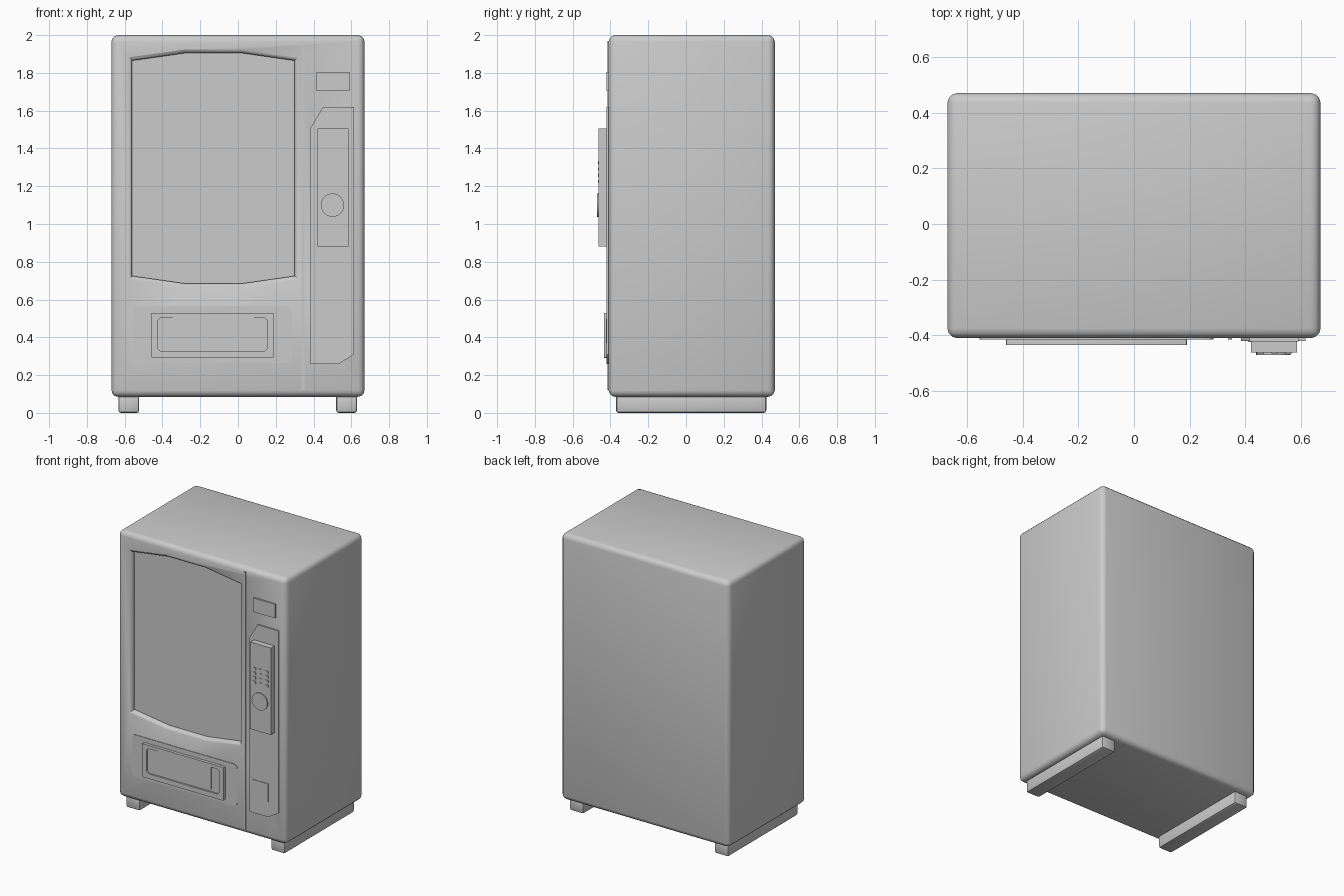
import bpy, bmesh, math
from mathutils import Vector

if "Cube" in bpy.data.objects:
    bpy.data.objects.remove(bpy.data.objects["Cube"])

FRONT = -0.41


def add_object(name, bm, bevel=0.0, segments=3, smooth=True):
    """Turn a bmesh into an object, optionally rounding all its edges."""
    if bevel:
        bmesh.ops.bevel(bm, geom=bm.edges[:], offset=bevel, segments=segments,
                        profile=0.5, affect='EDGES')
    bmesh.ops.recalc_face_normals(bm, faces=bm.faces[:])
    mesh = bpy.data.meshes.new(name)
    bm.to_mesh(mesh)
    bm.free()
    ob = bpy.data.objects.new(name, mesh)
    bpy.context.collection.objects.link(ob)
    if smooth:
        shade(ob)
    return ob


def shade(ob):
    bpy.ops.object.select_all(action='DESELECT')
    bpy.context.view_layer.objects.active = ob
    ob.select_set(True)
    bpy.ops.object.shade_smooth_by_angle(angle=math.radians(35))


def loft(name, sections, **kw):
    """Join matching (x, z) outlines placed at successive y depths."""
    bm = bmesh.new()
    rings = [[bm.verts.new((x, y, z)) for x, z in pts] for pts, y in sections]
    n = len(rings[0])
    bm.faces.new(rings[0])
    bm.faces.new(rings[-1][::-1])
    for a, b in zip(rings, rings[1:]):
        for i in range(n):
            j = (i + 1) % n
            bm.faces.new((a[i], b[i], b[j], a[j]))
    return add_object(name, bm, **kw)


def plate(name, pts, y0, y1, **kw):
    return loft(name, [(pts, y0), (pts, y1)], **kw)


def rect(x0, x1, z0, z1, r=0.0, steps=4):
    """Rectangle outline with optional rounded corners."""
    if r == 0:
        return [(x0, z0), (x1, z0), (x1, z1), (x0, z1)]
    out = []
    for k, (cx, cz) in enumerate([(x1 - r, z1 - r), (x0 + r, z1 - r),
                                  (x0 + r, z0 + r), (x1 - r, z0 + r)]):
        for s in range(steps + 1):
            a = math.pi / 2 * (k + s / steps)
            out.append((cx + r * math.cos(a), cz + r * math.sin(a)))
    return out


def grow(pts, d):
    """Push an outline outward from its middle by d on each axis."""
    cx = (min(p[0] for p in pts) + max(p[0] for p in pts)) / 2
    cz = (min(p[1] for p in pts) + max(p[1] for p in pts)) / 2
    hx = max(p[0] for p in pts) - cx
    hz = max(p[1] for p in pts) - cz
    return [(cx + (x - cx) * (1 + d / hx), cz + (z - cz) * (1 + d / hz))
            for x, z in pts]


def cut(ob, cutter):
    mod = ob.modifiers.new("cut", 'BOOLEAN')
    mod.operation = 'DIFFERENCE'
    mod.solver = 'EXACT'
    mod.object = cutter
    bpy.context.view_layer.objects.active = ob
    bpy.ops.object.modifier_apply(modifier=mod.name)
    bpy.data.objects.remove(cutter)
    shade(ob)


# Cabinet with rounded edges
cabinet = plate("cabinet", rect(-0.67, 0.67, 0.085, 2.0), FRONT, 0.47, bevel=0.035)

# Recessed display window with bowed top and bottom and a softened rim
window = [(-0.56, 0.725), (-0.28, 0.685), (0.02, 0.685), (0.30, 0.725),
          (0.30, 1.865), (0.02, 1.905), (-0.28, 1.905), (-0.56, 1.865)]
cut(cabinet, loft("window_cutter", [
    (grow(window, 0.022), FRONT - 0.02), (grow(window, 0.018), FRONT),
    (grow(window, 0.006), FRONT + 0.007), (window, FRONT + 0.018),
    (window, FRONT + 0.035)], smooth=False))

# Door trim strip
plate("door_trim", rect(0.337, 0.352, 0.12, 1.97), FRONT - 0.005, FRONT + 0.01)

# Payment column
plate("payment_panel", [(0.385, 0.26), (0.535, 0.26), (0.615, 0.31), (0.615, 1.62),
                        (0.45, 1.62), (0.385, 1.51)], FRONT - 0.01, FRONT + 0.01)
plate("price_display", rect(0.415, 0.59, 1.705, 1.805), FRONT - 0.012, FRONT + 0.01)
plate("keypad_housing", rect(0.42, 0.585, 0.88, 1.505), -0.462, FRONT)
plate("coin_return", rect(0.41, 0.535, 0.37, 0.50), FRONT - 0.014, FRONT)

# Keypad buttons
for row in range(4):
    for col in range(3):
        x, z = 0.455 + col * 0.05, 1.225 + row * 0.033
        plate(f"button_{row}_{col}", rect(x - 0.011, x + 0.011, z - 0.009, z + 0.009),
              -0.467, -0.455)

# Round coin dial
dial = [(0.50 + 0.062 * math.cos(a * math.tau / 24), 1.10 + 0.062 * math.sin(a * math.tau / 24))
        for a in range(24)]
plate("coin_dial", dial, -0.47, -0.455)

# Delivery bay: thin backing, raised frame with rounded opening, flap
plate("bay_backing", rect(-0.555, 0.285, 0.265, 0.565, 0.03), FRONT - 0.004, FRONT + 0.01)
frame = plate("bay_frame", rect(-0.46, 0.19, 0.29, 0.53, 0.008, 2), -0.435, FRONT + 0.005)
cut(frame, plate("bay_cutter", rect(-0.425, 0.155, 0.325, 0.505, 0.025), -0.46, -0.423,
                 smooth=False))
plate("bay_flap", rect(-0.345, 0.085, 0.34, 0.505), -0.43, -0.415)

# Foot rails
for side, x in (("left", -0.578), ("right", 0.575)):
    plate(f"{side}_foot_rail", rect(x - 0.055, x + 0.055, 0.0, 0.1), -0.37, 0.425,
          bevel=0.013, segments=2)
